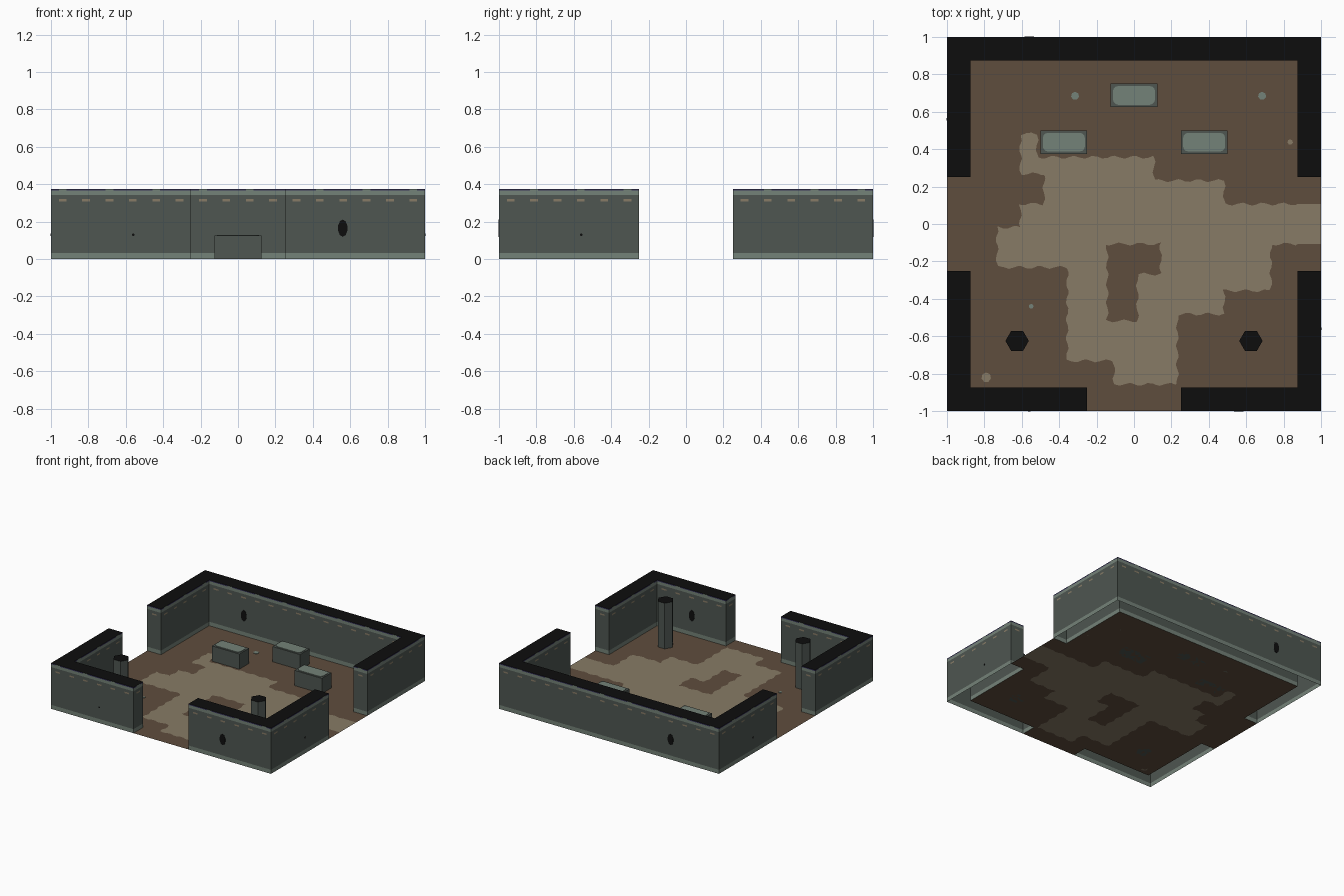
import bpy, bmesh, math
from mathutils import Matrix

if "Cube" in bpy.data.objects:
    bpy.data.objects.remove(bpy.data.objects["Cube"])


def make_mat(name, rgb):
    m = bpy.data.materials.new(name)
    lin = [((c / 255 + 0.055) / 1.055) ** 2.4 if c > 10 else c / 255 / 12.92 for c in rgb]
    m.diffuse_color = (*lin, 1)
    m.use_nodes = True
    m.node_tree.nodes["Principled BSDF"].inputs["Base Color"].default_value = m.diffuse_color
    return m


STONE, TRIM, BLACK, EARTH, SAND, VIOLET = range(6)
MATS = [make_mat("dark_stone", (78, 86, 81)), make_mat("pale_stone", (116, 130, 120)),
        make_mat("black", (13, 13, 13)), make_mat("brown_earth", (95, 77, 61)),
        make_mat("sand", (135, 123, 102)), make_mat("dark_violet", (58, 54, 92))]


def finish(bm, name):
    me = bpy.data.meshes.new(name)
    bm.to_mesh(me)
    bm.free()
    for m in MATS:
        me.materials.append(m)
    ob = bpy.data.objects.new(name, me)
    bpy.context.collection.objects.link(ob)
    return ob


def paint(bm, mat):
    for f in bm.faces:
        f.material_index = mat


# Walls: hollow outline extruded in coloured height bands, with a black cap
LEVELS = [0, 0.033, 0.308, 0.32, 0.343, 0.366, 0.375]


def band_colour(level, col):
    if level == 2:                        # broken line of sand-coloured chips
        return SAND if col % 3 == 1 else STONE
    if level == 5:                        # chipped top edge
        return TRIM if col % 6 == 4 else VIOLET
    return TRIM if level in (0, 4) else STONE


def wall(name, outline):
    bm = bmesh.new()
    pts = []
    for (ax, ay), (bx, by) in zip(outline, outline[1:] + outline[:1]):
        n = max(1, round(math.hypot(bx - ax, by - ay) / 0.0417))
        pts += [(ax + (bx - ax) * i / n, ay + (by - ay) * i / n) for i in range(n)]
    rings = [[bm.verts.new((x, y, z)) for x, y in pts] for z in LEVELS]
    for k in range(len(LEVELS) - 1):
        for i in range(len(pts)):
            j = (i + 1) % len(pts)
            f = bm.faces.new((rings[k][i], rings[k][j], rings[k + 1][j], rings[k + 1][i]))
            f.material_index = band_colour(k, i)
    bm.faces.new(rings[-1]).material_index = BLACK
    finish(bm, name)


T, D = 0.875, 0.25      # inner wall face, half doorway width
corner = [(D, -1), (1, -1), (1, -D), (T, -D), (T, -T), (D, -T)]
wall("back_wall", [(-1, D), (-T, D), (-T, T), (T, T), (T, D), (1, D), (1, 1), (-1, 1)])
wall("front_right_wall", corner)
wall("front_left_wall", [(-x, y) for x, y in reversed(corner)])

# Floor: tile grid; each tile row lists its sand-covered spans (tile units)
SPANS = {3: [(-5, -4)], 2: [(-5, 1)], 1: [(-4, 4)], 0: [(-5, 8)], -1: [(-6, 8)],
         -2: [(-6, -1), (1, 6)], -3: [(-3, -1), (0, 6)], -4: [(-3, -1), (0, 4)],
         -5: [(-3, 2)], -6: [(-3, 2)], -7: [(-1, 2)]}


def sandy(x, y):
    u = min(x / 0.125, 7.99)
    return any(a <= u < b for a, b in SPANS.get(math.floor(y / 0.125), []))


def floor():
    bm = bmesh.new()
    cuts = [t * 0.125 + o for t in range(-8, 8) for o in (0, 0.018, 0.048, 0.077, 0.107)] + [1]
    grid = {}

    def vert(i, j):
        if (i, j) not in grid:
            grid[i, j] = bm.verts.new((cuts[i], cuts[j], 0))
        return grid[i, j]

    for i in range(len(cuts) - 1):
        for j in range(len(cuts) - 1):
            x, y = (cuts[i] + cuts[i + 1]) / 2, (cuts[j] + cuts[j + 1]) / 2
            inside = max(abs(x), abs(y)) < T
            doorway = (abs(x) > T and abs(y) < D) or (y < -T and abs(x) < D)
            if not (inside or doorway):
                continue
            f = bm.faces.new((vert(i, j), vert(i + 1, j), vert(i + 1, j + 1), vert(i, j + 1)))
            e = 0.018
            f.material_index = SAND if all(sandy(x + a, y + b) for a in (-e, e)
                                           for b in (-e, e)) else EARTH
    # wavy edge to the sand
    for v in bm.verts:
        if not v.is_boundary and max(abs(v.co.x), abs(v.co.y)) < T - 0.01:
            x, y = v.co.x, v.co.y
            v.co.x += 0.008 * math.sin(62 * y + 3 * x)
            v.co.y += 0.008 * math.sin(57 * x + 4 * y)
    finish(bm, "floor")


floor()


# Stone blocks with a rounded pale slab on top
def block(name, size, centre, mat, bevel=0):
    bm = bmesh.new()
    bmesh.ops.create_cube(bm, size=1, matrix=Matrix.Translation(centre)
                          @ Matrix.Diagonal((*size, 1)))
    if bevel:
        up = [e for e in bm.edges if abs(e.verts[0].co.z - e.verts[1].co.z) > 0.001]
        bmesh.ops.bevel(bm, geom=up, offset=bevel, segments=3, profile=0.5, affect='EDGES')
    paint(bm, mat)
    finish(bm, name)


for label, x, y in (("back", 0, 0.6875), ("left", -0.375, 0.4375), ("right", 0.375, 0.4375)):
    block(label + "_block", (0.25, 0.125, 0.125), (x, y, 0.0625), STONE)
    block(label + "_block_slab", (0.225, 0.1, 0.004), (x, y, 0.127), TRIM, 0.028)


# Upright prisms and flat spots
def disc(name, sides, radius, depth, matrix, mat):
    bm = bmesh.new()
    bmesh.ops.create_cone(bm, cap_ends=True, segments=sides, radius1=radius,
                          radius2=radius, depth=depth, matrix=matrix)
    paint(bm, mat)
    return bm


# Hexagonal pillars, black on top, points along x
for label, s in (("left", -1), ("right", 1)):
    m = Matrix.Translation((s * 0.625, -0.625, 0.1875)) @ Matrix.Rotation(math.pi / 2, 4, 'Z')
    bm = disc("", 6, 0.0625, 0.375, m, STONE)
    for f in bm.faces:
        f.normal_update()
        if f.normal.z > 0.5:
            f.material_index = BLACK
    finish(bm, label + "_pillar")

# Dark oval holes on the front and back walls, both faces
for label, x, ys in (("front", 0.56, (-1, -T)), ("back", -0.56, (1, T))):
    for side, y in zip(("outer", "inner"), ys):
        m = (Matrix.Translation((x, y, 0.165)) @ Matrix.Diagonal((0.026, 1, 0.046, 1))
             @ Matrix.Rotation(math.pi / 2, 4, 'X'))
        finish(disc("", 10, 1, 0.004, m, BLACK), f"{label}_{side}_hole")

# Tiny dark pits
for label, x, y, ax in (("front", -0.56, -1, 'X'), ("right", 1, -0.56, 'Y'),
                        ("left", -1, 0.56, 'Y')):
    m = Matrix.Translation((x, y, 0.13)) @ Matrix.Rotation(math.pi / 2, 4, ax)
    finish(disc("", 6, 0.007, 0.004, m, BLACK), label + "_pit")

# Small chips lying on the floor
for k, (x, y, r, mat) in enumerate(((-0.315, 0.685, 0.022, TRIM), (0.685, 0.685, 0.022, TRIM),
                                    (-0.55, -0.44, 0.013, TRIM), (-0.79, -0.82, 0.026, SAND),
                                    (0.835, 0.438, 0.015, SAND))):
    finish(disc("", 7, r, 0.003, Matrix.Translation((x, y, 0.0015)), mat), f"floor_chip_{k + 1}")
